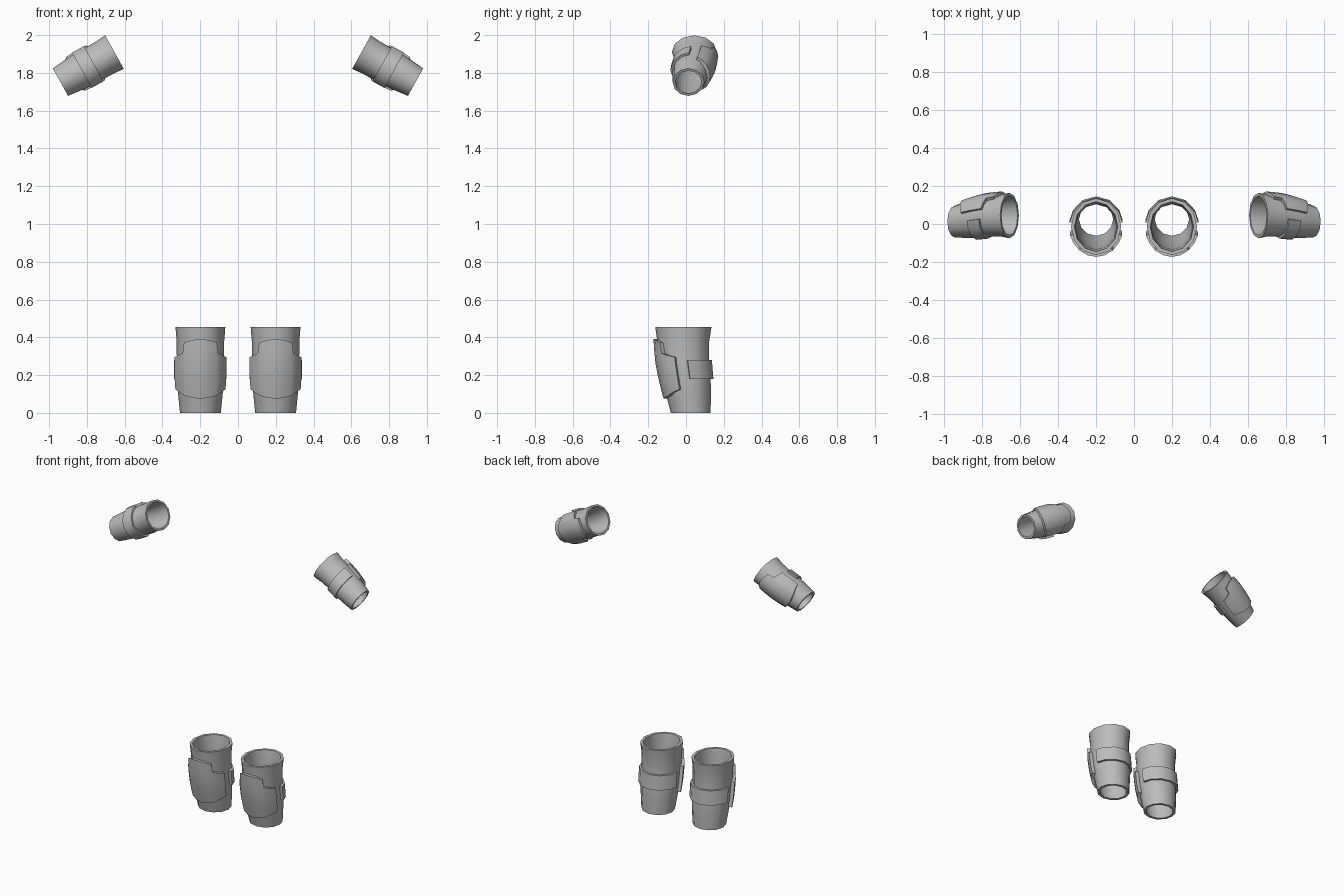
import bpy, bmesh, math
from mathutils import Matrix, Vector

if "Cube" in bpy.data.objects:
    bpy.data.objects.remove(bpy.data.objects["Cube"])

grey = bpy.data.materials.new("pad_grey")
grey.diffuse_color = (0.5, 0.5, 0.5, 1)
grey.use_nodes = True
grey.node_tree.nodes["Principled BSDF"].inputs["Base Color"].default_value = grey.diffuse_color

# Sleeve profile: height, front y, back y, half width
ROWS = [(0.0, -0.08, 0.13, 0.108), (0.12, -0.112, 0.133, 0.12),
        (0.18, -0.127, 0.13, 0.125), (0.28, -0.146, 0.122, 0.125),
        (0.38, -0.152, 0.123, 0.126), (0.455, -0.163, 0.135, 0.132)]

# Half outline of the front plate: angle from front, top height, bottom height
PLATE = [(0, 0.39, 0.075), (18, 0.386, 0.08), (37, 0.372, 0.09),
         (41, 0.315, 0.095), (55, 0.305, 0.11), (72, 0.295, 0.125)]


def point(deg, z, off):
    """Point on the sleeve at an angle from the front, pushed out by off."""
    for a, b in zip(ROWS, ROWS[1:]):
        if z <= b[0] + 1e-6:
            break
    t = (z - a[0]) / (b[0] - a[0])
    f, k, rx = (a[i] + (b[i] - a[i]) * t for i in (1, 2, 3))
    r = math.radians(deg)
    return Vector(((rx + off) * math.sin(r),
                   (f + k) / 2 - ((k - f) / 2 + off) * math.cos(r), z))


def shell(name, columns, outer, inner, matrix, closed=False):
    """Thick sheet from columns of (angle, heights)."""
    bm = bmesh.new()
    # each column becomes a loop: up the outside, down the inside
    loops = []
    for deg, zs in columns:
        pts = [point(deg, z, outer) for z in zs]
        pts += [point(deg, z, inner) for z in reversed(zs)]
        loops.append([bm.verts.new(matrix @ p) for p in pts])
    n, m = len(loops), len(loops[0])
    for i in range(n if closed else n - 1):
        a, b = loops[i], loops[(i + 1) % n]
        for j in range(m):
            k = (j + 1) % m
            bm.faces.new((a[j], b[j], b[k], a[k]))
    if not closed:
        for loop in (loops[0], loops[-1]):
            for j in range(m // 2 - 1):
                bm.faces.new((loop[j], loop[j + 1], loop[m - 2 - j], loop[m - 1 - j]))
    bmesh.ops.recalc_face_normals(bm, faces=bm.faces)
    mesh = bpy.data.meshes.new(name)
    bm.to_mesh(mesh)
    bm.free()
    mesh.materials.append(grey)
    ob = bpy.data.objects.new(name, mesh)
    bpy.context.collection.objects.link(ob)
    bpy.ops.object.select_all(action='DESELECT')
    ob.select_set(True)
    bpy.context.view_layer.objects.active = ob
    bpy.ops.object.shade_smooth_by_angle(angle=math.radians(35))


def guard(name, matrix):
    # twelve-sided open sleeve
    heights = [r[0] for r in ROWS]
    shell(name + "_sleeve", [(d, heights) for d in range(0, 360, 30)],
          0, -0.018, matrix, True)
    # strap round the back
    shell(name + "_strap", [(d, [0.18, 0.28]) for d in
                            (98, 120, 150, 180, 210, 240, 262)],
          0.015, -0.006, matrix)
    # stepped protective plate
    half = [(-d, hi, lo) for d, hi, lo in reversed(PLATE[1:])]
    cols = [(d, [lo + (hi - lo) * i / 5 for i in range(6)])
            for d, hi, lo in half + PLATE]
    shell(name + "_plate", cols, 0.019, -0.006, matrix)


knee = Matrix.Translation((0.199, 0, 0))
elbow = (Matrix.Translation((0.94, 0.033, 1.751))
         @ Matrix.Rotation(math.radians(-61), 4, 'Y')
         @ Matrix.Rotation(math.pi, 4, 'Z')
         @ Matrix.Diagonal((0.77, 0.8, 0.72, 1)))

for side, sx in (("right", 1), ("left", -1)):
    mirror = Matrix.Diagonal((sx, 1, 1, 1))
    guard(side + "_knee", mirror @ knee)
    guard(side + "_elbow", mirror @ elbow)
